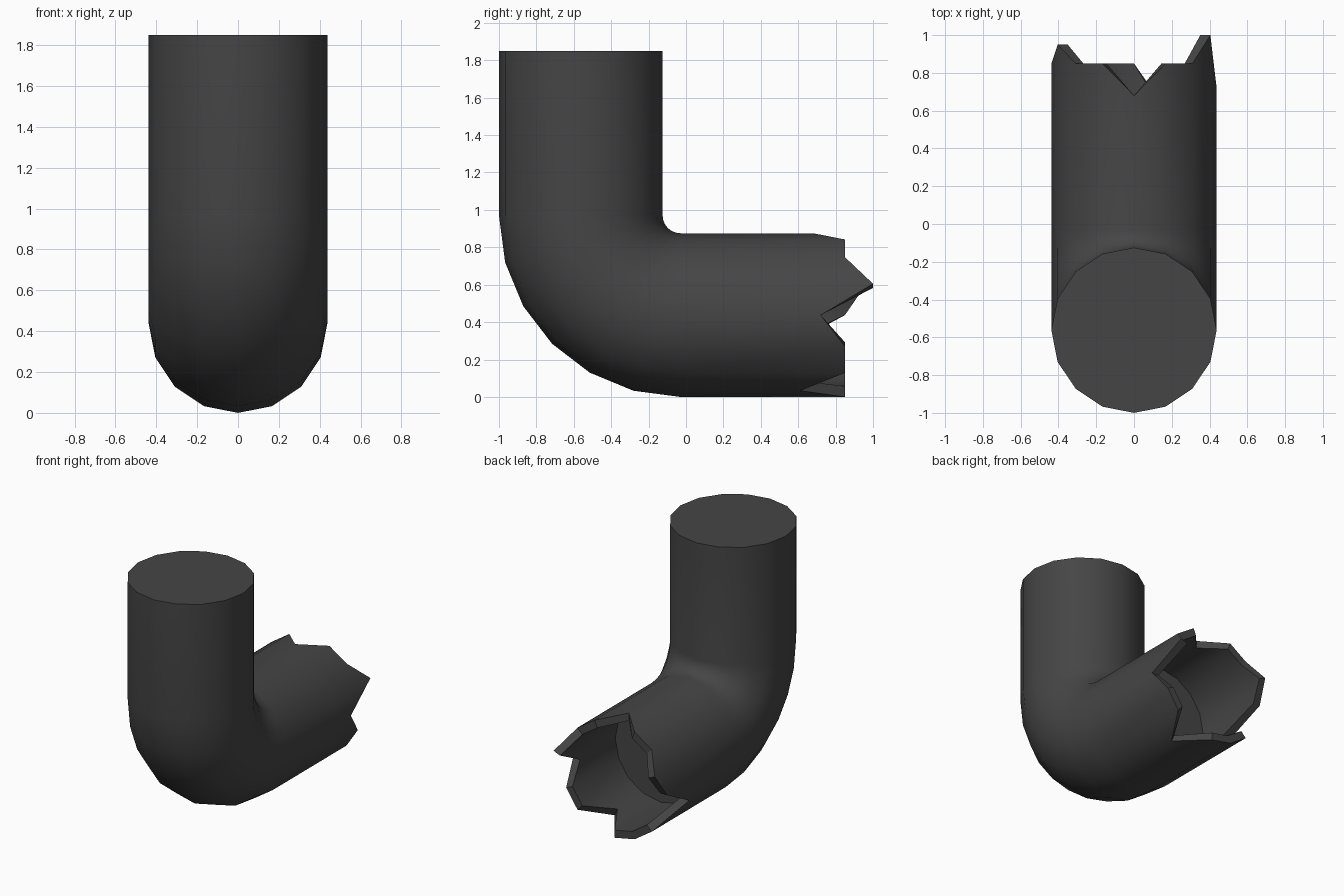
import bpy, bmesh, math

if "Cube" in bpy.data.objects:
    bpy.data.objects.remove(bpy.data.objects["Cube"])

SIDES = 16
R_OUT, R_IN = 0.4375, 0.38           # outer and inner pipe radius
BEND_Y, BEND_Z = -0.03, 0.97         # centre of the elbow bend
BEND_R = BEND_Z - R_OUT              # bend radius along the pipe axis
TOP_Z = 1.85
PLUG_Y = 0.30                        # depth of the wall inside the broken end

# y of each broken-rim corner, from the bottom, up the +x side, over the top, down -x
RIM = [0.85, 0.61, 0.85, 0.85, 0.72, 1.0, 0.85, 0.85,
       0.68, 0.85, 0.85, 0.95, 0.85, 0.54, 0.85, 0.85]

mat = bpy.data.materials.new("dark_grey")
mat.diffuse_color = (0.06, 0.06, 0.06, 1)
mat.use_nodes = True
mat.node_tree.nodes["Principled BSDF"].inputs["Base Color"].default_value = mat.diffuse_color

bm = bmesh.new()


def bend_ring(angle, lift=0.0):
    """Ring across the elbow: angle 0 = upright pipe, 90 degrees = level pipe."""
    ring = []
    for i in range(SIDES):
        t = 2 * math.pi * i / SIDES
        d = BEND_R + R_OUT * math.cos(t)
        ring.append(bm.verts.new((R_OUT * math.sin(t),
                                  BEND_Y - d * math.cos(angle),
                                  BEND_Z - d * math.sin(angle) + lift)))
    return ring


def level_ring(radius, ys):
    """Ring round the level pipe, with its own y for each corner."""
    return [bm.verts.new((radius * math.sin(2 * math.pi * i / SIDES), y,
                          R_OUT - radius * math.cos(2 * math.pi * i / SIDES)))
            for i, y in enumerate(ys)]


# upright pipe, elbow, jagged rim, inner wall
rings = [bend_ring(0, TOP_Z - BEND_Z)]
rings += [bend_ring(math.radians(15 * k)) for k in range(7)]
rings += [level_ring(R_OUT, RIM), level_ring(R_IN, RIM),
          level_ring(R_IN, [PLUG_Y] * SIDES)]
for a, b in zip(rings, rings[1:]):
    for i in range(SIDES):
        j = (i + 1) % SIDES
        bm.faces.new((a[i], a[j], b[j], b[i]))

# closed top and the wall inside the broken end
bm.faces.new(rings[0])
bm.faces.new(rings[-1])
bmesh.ops.recalc_face_normals(bm, faces=bm.faces)

mesh = bpy.data.meshes.new("broken_pipe_elbow")
bm.to_mesh(mesh)
bm.free()
mesh.materials.append(mat)
pipe = bpy.data.objects.new("broken_pipe_elbow", mesh)
bpy.context.collection.objects.link(pipe)
bpy.context.view_layer.objects.active = pipe
pipe.select_set(True)
bpy.ops.object.shade_smooth_by_angle(angle=math.radians(30))
